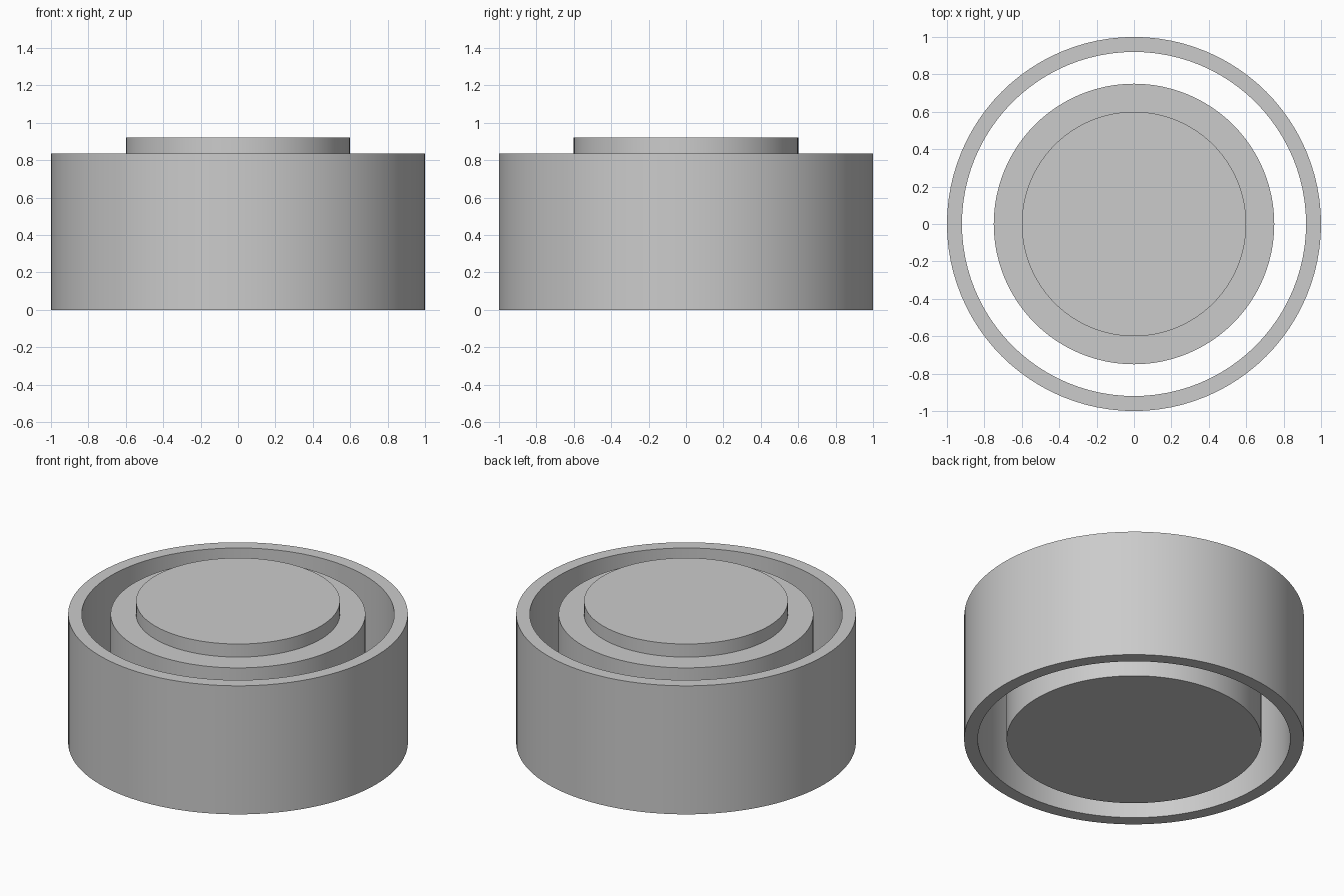
import bpy, bmesh, math

if "Cube" in bpy.data.objects:
    bpy.data.objects.remove(bpy.data.objects["Cube"])

grey = bpy.data.materials.new("light_grey")
grey.diffuse_color = (0.6, 0.6, 0.6, 1.0)
grey.use_nodes = True
grey.node_tree.nodes["Principled BSDF"].inputs["Base Color"].default_value = grey.diffuse_color
SEGMENTS = 96


def lathe(name, profile, closed):
    """Spin an (r, z) profile around z; a closed profile makes a ring."""
    bm = bmesh.new()
    verts = [bm.verts.new((r, 0, z)) for r, z in profile]
    pairs = list(zip(verts, verts[1:]))
    if closed:
        pairs.append((verts[-1], verts[0]))
    edges = [bm.edges.new(p) for p in pairs]
    bmesh.ops.spin(bm, geom=verts + edges, cent=(0, 0, 0), axis=(0, 0, 1),
                   angle=math.tau, steps=SEGMENTS, use_duplicate=False)
    bmesh.ops.remove_doubles(bm, verts=bm.verts, dist=1e-4)
    bmesh.ops.recalc_face_normals(bm, faces=bm.faces)
    mesh = bpy.data.meshes.new(name)
    bm.to_mesh(mesh)
    bm.free()
    mesh.materials.append(grey)
    obj = bpy.data.objects.new(name, mesh)
    bpy.context.collection.objects.link(obj)
    bpy.ops.object.select_all(action='DESELECT')
    obj.select_set(True)
    bpy.context.view_layer.objects.active = obj
    bpy.ops.object.shade_smooth_by_angle(angle=math.radians(30))
    return obj


# open outer sleeve
lathe("outer_ring", [(0.92, 0), (1, 0), (1, 0.835), (0.92, 0.835)], True)

# solid core with a raised round step on top
lathe("inner_core", [(0, 0), (0.75, 0), (0.75, 0.835), (0.6, 0.835),
                     (0.6, 0.92), (0, 0.92)], False)
